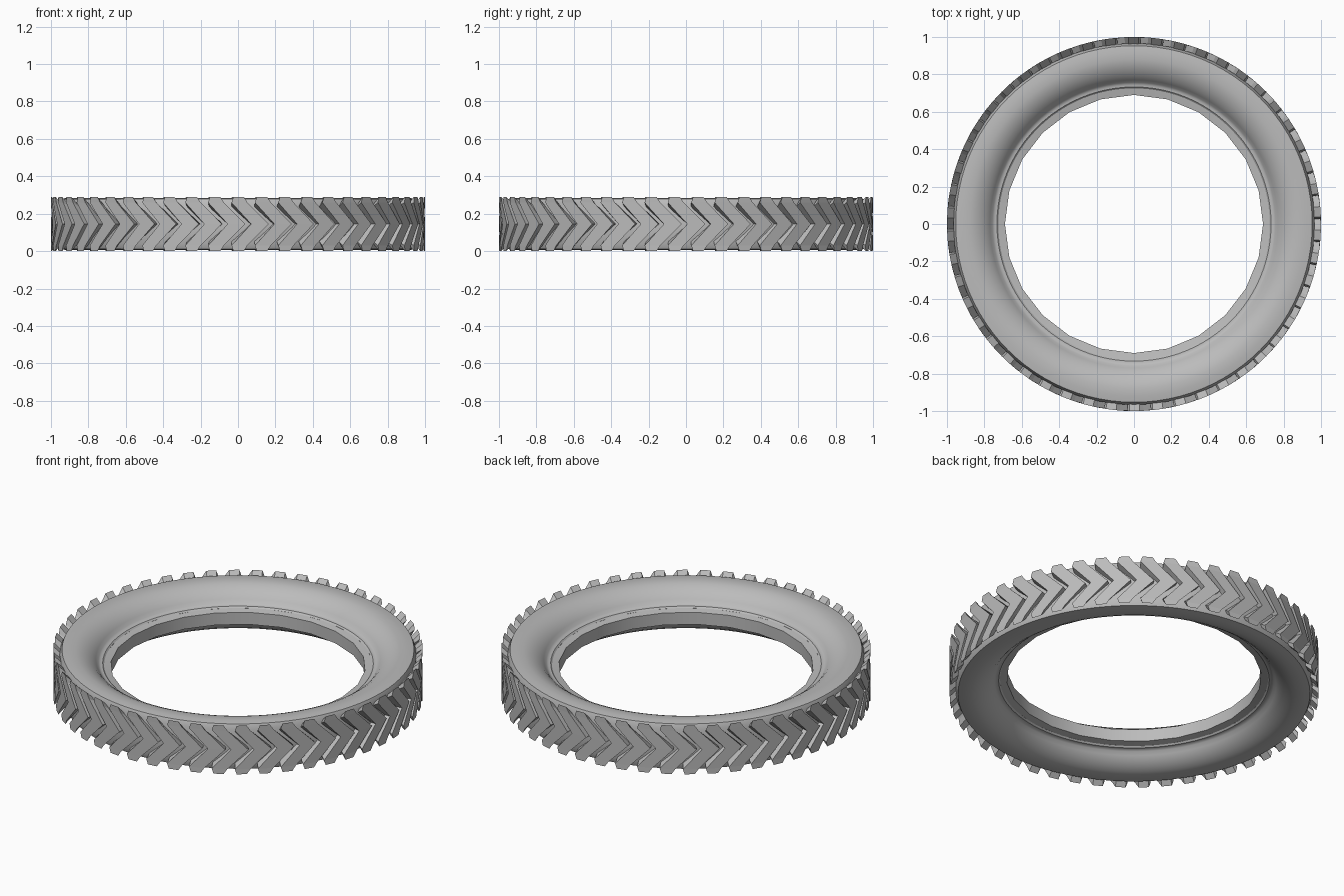
import bpy
import bmesh
from math import cos, sin, pi, radians

cube = bpy.data.objects.get("Cube")
if cube:
    bpy.data.objects.remove(cube, do_unlink=True)

MID = 0.145      # half of the tyre width
LUGS = 50        # chevron blocks around the tread

rubber = bpy.data.materials.new("grey_rubber")
rubber.use_nodes = True
rubber.diffuse_color = (0.5, 0.5, 0.5, 1)
bsdf = rubber.node_tree.nodes["Principled BSDF"]
bsdf.inputs["Base Color"].default_value = rubber.diffuse_color
bsdf.inputs["Roughness"].default_value = 0.8


def polar(r, angle, h):
    return (r * cos(angle), r * sin(angle), MID + h)


def finish(name, bm, smooth_angle=None):
    bmesh.ops.recalc_face_normals(bm, faces=bm.faces)
    mesh = bpy.data.meshes.new(name)
    bm.to_mesh(mesh)
    bm.free()
    mesh.materials.append(rubber)
    obj = bpy.data.objects.new(name, mesh)
    bpy.context.collection.objects.link(obj)
    if smooth_angle:
        bpy.ops.object.select_all(action="DESELECT")
        obj.select_set(True)
        bpy.context.view_layer.objects.active = obj
        bpy.ops.object.shade_smooth_by_angle(angle=radians(smooth_angle))
    return obj


def bridge(bm, rings, closed):
    """Join successive closed loops of vertices with quads."""
    count = len(rings)
    for i in range(count if closed else count - 1):
        a, b = rings[i], rings[(i + 1) % count]
        n = len(a)
        for j in range(n):
            k = (j + 1) % n
            bm.faces.new((a[j], a[k], b[k], b[j]))


def revolve(name, half_profile, segments, smooth_angle):
    """Revolve a (radius, height) half profile mirrored about the mid plane."""
    profile = half_profile + [(r, -h) for r, h in reversed(half_profile)]
    bm = bmesh.new()
    rings = [[bm.verts.new(polar(r, 2 * pi * i / segments, h)) for r, h in profile]
             for i in range(segments)]
    bridge(bm, rings, True)
    return finish(name, bm, smooth_angle)


# Tyre carcass: tread floor, shoulder, bulging sidewall, bead crease
revolve("tyre_body", [
    (0.966, 0.105), (0.953, 0.134), (0.92, 0.139), (0.88, 0.139), (0.85, 0.133),
    (0.82, 0.12), (0.79, 0.1), (0.77, 0.078), (0.757, 0.06), (0.745, 0.052),
    (0.733, 0.052), (0.725, 0.044)], 96, 35)

# Coarse faceted bead ring lining the hole
revolve("bead_ring", [(0.735, 0.045), (0.69, 0.036)], 24, 20)

# Chevron lugs: rows of (outer height, inner height, lead angle, width)
half = [(0.145, 0.105, -0.06, 0.055), (0.115, 0.09, -0.055, 0.085)]
rows = half + [(0, 0, 0.055, 0.095)] + [(-o, -i, s, w) for o, i, s, w in reversed(half)]

bm = bmesh.new()
for n in range(LUGS):
    base = 2 * pi * n / LUGS
    rings = []
    for outer, inner, lead, width in rows:
        a, b = base + lead - width / 2, base + lead + width / 2
        rings.append([bm.verts.new(p) for p in (
            polar(1, a, outer), polar(1, b, outer),
            polar(0.96, b, inner), polar(0.96, a, inner))])
    bridge(bm, rings, False)
    # Sloped knife-edge ends facing the axle
    bm.faces.new(rings[0])
    bm.faces.new(rings[-1])
finish("tread_lugs", bm)
